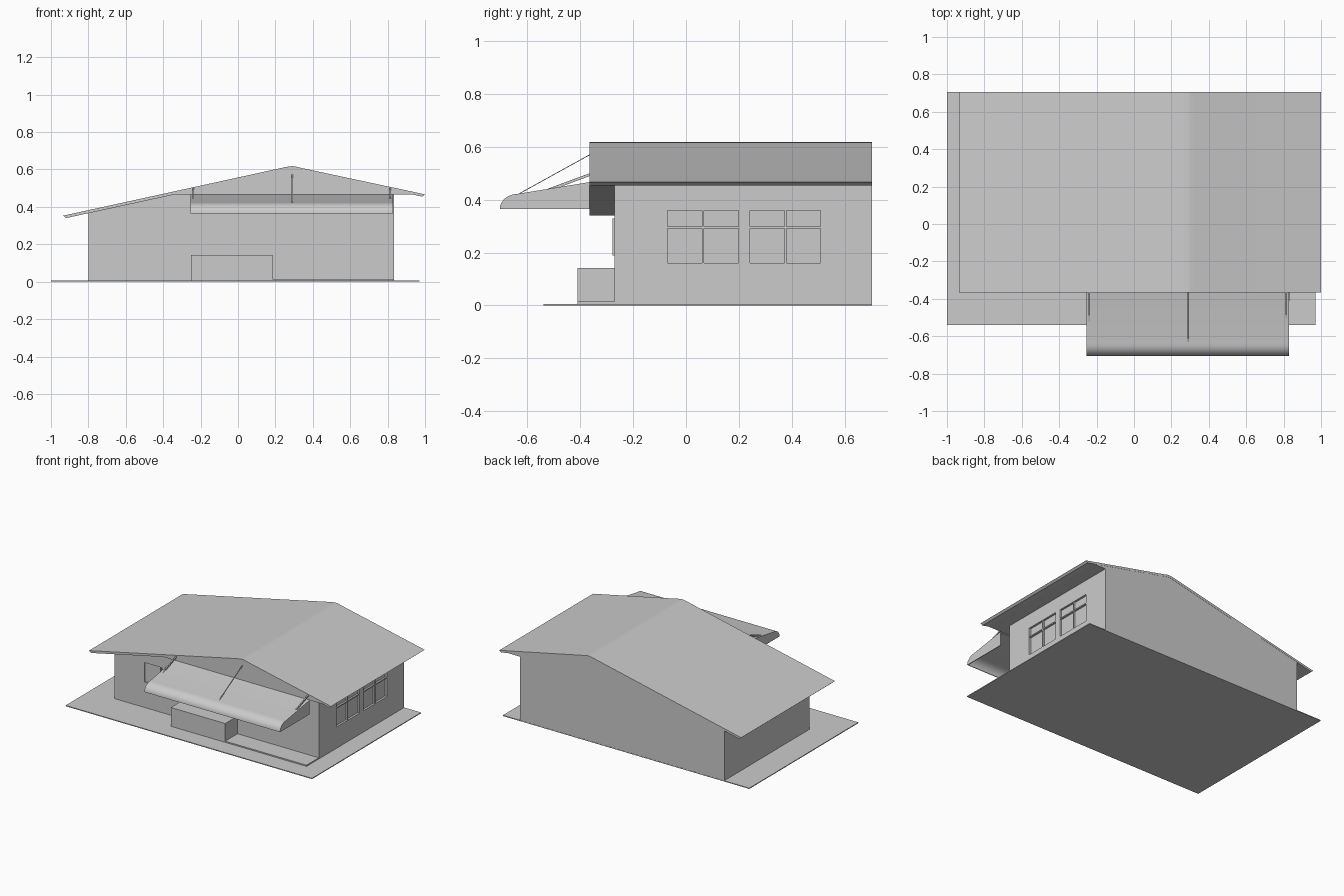
import bpy, bmesh, math
from mathutils import Vector

if "Cube" in bpy.data.objects:
    bpy.data.objects.remove(bpy.data.objects["Cube"])


def box(name, x0, x1, y0, y1, z0, z1):
    bpy.ops.mesh.primitive_cube_add(size=1, location=((x0+x1)/2, (y0+y1)/2, (z0+z1)/2))
    ob = bpy.context.object
    ob.name = name
    ob.scale = (x1-x0, y1-y0, z1-z0)
    bpy.ops.object.transform_apply(location=False, rotation=False, scale=True)
    return ob


def extrude(name, pts, axis, a, b, smooth=False):
    """Prism from a 2D profile: (x, z) along y, or (y, z) along x."""
    bm = bmesh.new()
    vs = [bm.verts.new((a, u, z) if axis == 'x' else (u, a, z)) for u, z in pts]
    f = bm.faces.new(vs)
    res = bmesh.ops.extrude_face_region(bm, geom=[f])
    off = Vector((b-a, 0, 0)) if axis == 'x' else Vector((0, b-a, 0))
    bmesh.ops.translate(bm, vec=off, verts=[v for v in res['geom'] if isinstance(v, bmesh.types.BMVert)])
    bmesh.ops.recalc_face_normals(bm, faces=bm.faces)
    me = bpy.data.meshes.new(name)
    bm.to_mesh(me)
    bm.free()
    ob = bpy.data.objects.new(name, me)
    bpy.context.collection.objects.link(ob)
    bpy.ops.object.select_all(action='DESELECT')
    ob.select_set(True)
    bpy.context.view_layer.objects.active = ob
    if smooth:
        bpy.ops.object.shade_smooth_by_angle(angle=math.radians(30))
    return ob


def cut(target, cutter):
    m = target.modifiers.new("cut", 'BOOLEAN')
    m.operation = 'DIFFERENCE'
    m.solver = 'EXACT'
    m.object = cutter
    cutter.hide_render = True
    cutter.hide_set(True)


def strut(name, x, p, q, w, t):
    """Flat bar in the yz plane from p to q."""
    d = Vector((0, q[0]-p[0], q[1]-p[1]))
    ob = box(name, -w/2, w/2, -d.length/2, d.length/2, -t/2, t/2)
    ob.rotation_euler[0] = math.atan2(d.z, d.y)
    ob.location = (x, (p[0]+q[0])/2, (p[1]+q[1])/2)


# plot slab and front terrace
box("ground_slab", -1, 0.97, -0.54, 0.705, 0, 0.006)
box("front_step", 0.18, 0.835, -0.41, -0.26, 0.004, 0.015)
box("front_counter", -0.25, 0.185, -0.41, -0.26, 0.004, 0.142)

# walls, with the top following the roof
walls = extrude("walls", [(-0.8, 0.004), (0.835, 0.004), (0.835, 0.49),
                          (0.29, 0.61), (-0.8, 0.37)], 'y', -0.27, 0.704)

# roof sheet with softly rounded ridge
extrude("roof", [(-0.935, 0.353), (0.25, 0.612), (0.275, 0.6165), (0.29, 0.618), (0.305, 0.6165),
                 (0.33, 0.610), (1.0, 0.467), (0.985, 0.455), (0.29, 0.603), (-0.92, 0.34)],
        'y', -0.366, 0.705, True)
# front gable filling and flat soffit under the right eave
extrude("front_gable", [(-0.36, 0.465), (0.965, 0.465), (0.29, 0.608)], 'y', -0.364, -0.26)
extrude("right_soffit", [(0.82, 0.465), (0.965, 0.465), (0.82, 0.493)], 'y', -0.364, 0.704)

# awning: curved sheet with closed ends, open below
c = [(-0.635 - 0.07*math.sin(a), 0.365 + 0.058*math.cos(a))
     for a in [math.radians(i*90/8) for i in range(9)]]
outer = [(-0.366, 0.467)] + c
inner = [(y + 0.004, z - 0.005) for y, z in outer[:-1]] + [(-0.70, 0.365)]
inner[0] = (-0.366, 0.461)
extrude("awning_sheet", outer + inner[::-1], 'x', -0.255, 0.83, True)
for i, x in enumerate((-0.255, 0.825)):
    extrude(f"awning_end_{i}", outer + [(-0.366, 0.365)], 'x', x, x + 0.005)

# awning tie bars
strut("tie_bar_left", -0.238, (-0.36, 0.497), (-0.52, 0.438), 0.008, 0.01)
strut("tie_bar_right", 0.815, (-0.36, 0.497), (-0.50, 0.445), 0.008, 0.01)
strut("tie_bar_middle", 0.29, (-0.36, 0.573), (-0.63, 0.424), 0.006, 0.003)

# right-hand windows: recessed openings with frame bars
for i, y in enumerate((-0.07, 0.242)):
    w, z0, z1 = 0.268, 0.16, 0.36
    cut(walls, box(f"window_cutter_{i}", 0.82, 0.9, y, y+w, z0, z1))
    box(f"window_mullion_{i}", 0.815, 0.833, y+w/2-0.004, y+w/2+0.004, z0, z1)
    box(f"window_rail_{i}", 0.815, 0.833, y, y+w, 0.291, 0.299)

# front panel recess and upright handle
cut(walls, box("front_panel_cutter", -0.56, -0.43, -0.3, -0.262, 0.19, 0.33))
box("door_handle", -0.428, -0.42, -0.278, -0.265, 0.19, 0.33)
